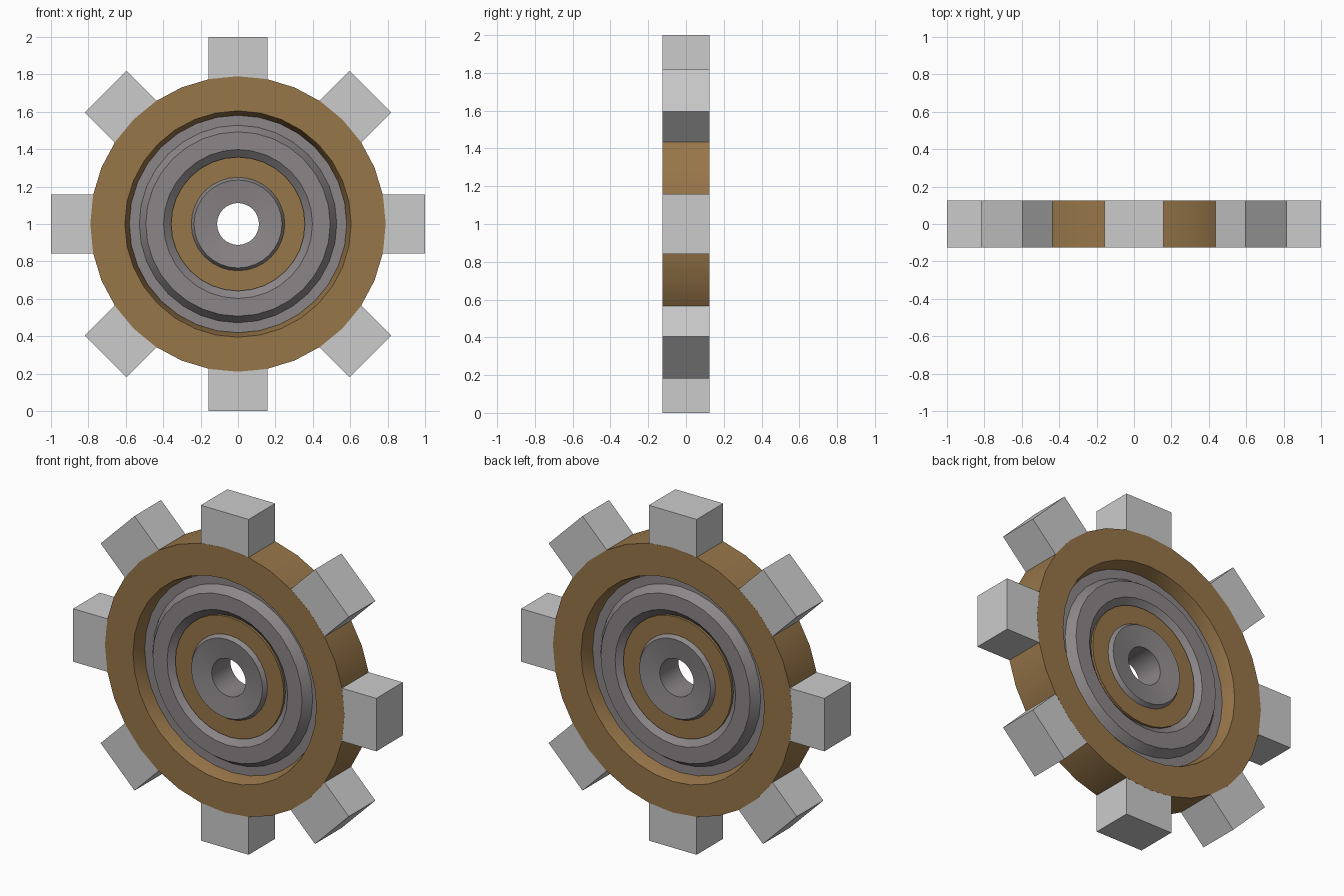
import bpy, bmesh, math
from mathutils import Matrix, Vector

if "Cube" in bpy.data.objects:
    bpy.data.objects.remove(bpy.data.objects["Cube"])

SIDES = 32
CENTRE = Vector((0, 0, 1))


def material(name, rgb):
    m = bpy.data.materials.new(name)
    m.diffuse_color = (*rgb, 1)
    m.use_nodes = True
    m.node_tree.nodes["Principled BSDF"].inputs["Base Color"].default_value = m.diffuse_color
    return m


BRONZE = material("bronze", (0.31, 0.18, 0.067))
STEEL = material("dark_steel", (0.26, 0.24, 0.245))


def add_object(name, bm, mat=None):
    bmesh.ops.recalc_face_normals(bm, faces=bm.faces)
    mesh = bpy.data.meshes.new(name)
    bm.to_mesh(mesh)
    bm.free()
    ob = bpy.data.objects.new(name, mesh)
    ob.location = CENTRE
    bpy.context.collection.objects.link(ob)
    if mat:
        mesh.materials.append(mat)
    return ob


def ring(name, half_profile, mat):
    """Mirror a (radius, height) profile front to back and revolve it about y."""
    profile = half_profile + [(r, -h) for r, h in reversed(half_profile) if h > 0]
    bm = bmesh.new()
    loops = []
    for i in range(SIDES):
        a = 2 * math.pi * i / SIDES
        loops.append([bm.verts.new((r * math.sin(a), -h, r * math.cos(a)))
                      for r, h in profile])
    n = len(profile)
    for i in range(SIDES):
        p, q = loops[i], loops[(i + 1) % SIDES]
        for j in range(n):
            k = (j + 1) % n
            bm.faces.new((p[j], p[k], q[k], q[j]))
    ob = add_object(name, bm, mat)
    bpy.context.view_layer.objects.active = ob
    ob.select_set(True)
    bpy.ops.object.shade_smooth_by_angle(angle=math.radians(25))
    ob.select_set(False)
    return ob


# Outer rim with slightly tapered inner wall
ring("rim", [(0.79, 0.1255), (0.605, 0.1255), (0.578, 0.04)], BRONZE)

# Web with a raised bevelled ring on both sides
ring("web", [(0.59, 0.05), (0.528, 0.05), (0.493, 0.10), (0.398, 0.10),
             (0.358, 0.065), (0.33, 0.065)], STEEL)

# Bronze hub disc
ring("hub", [(0.358, 0.08), (0.22, 0.08)], BRONZE)

# Hub cap with dished face and axle bore
ring("hub_cap", [(0.25, 0.08), (0.235, 0.105), (0.112, 0.088)], STEEL)

# Eight square teeth around the rim
for i in range(8):
    bm = bmesh.new()
    bmesh.ops.create_cube(bm, size=1, matrix=Matrix.Rotation(i * math.pi / 4, 4, 'Y')
                          @ Matrix.Translation((0, 0, 0.87))
                          @ Matrix.Diagonal((0.316, 0.25, 0.26, 1)))
    add_object(f"tooth_{i + 1}", bm)
